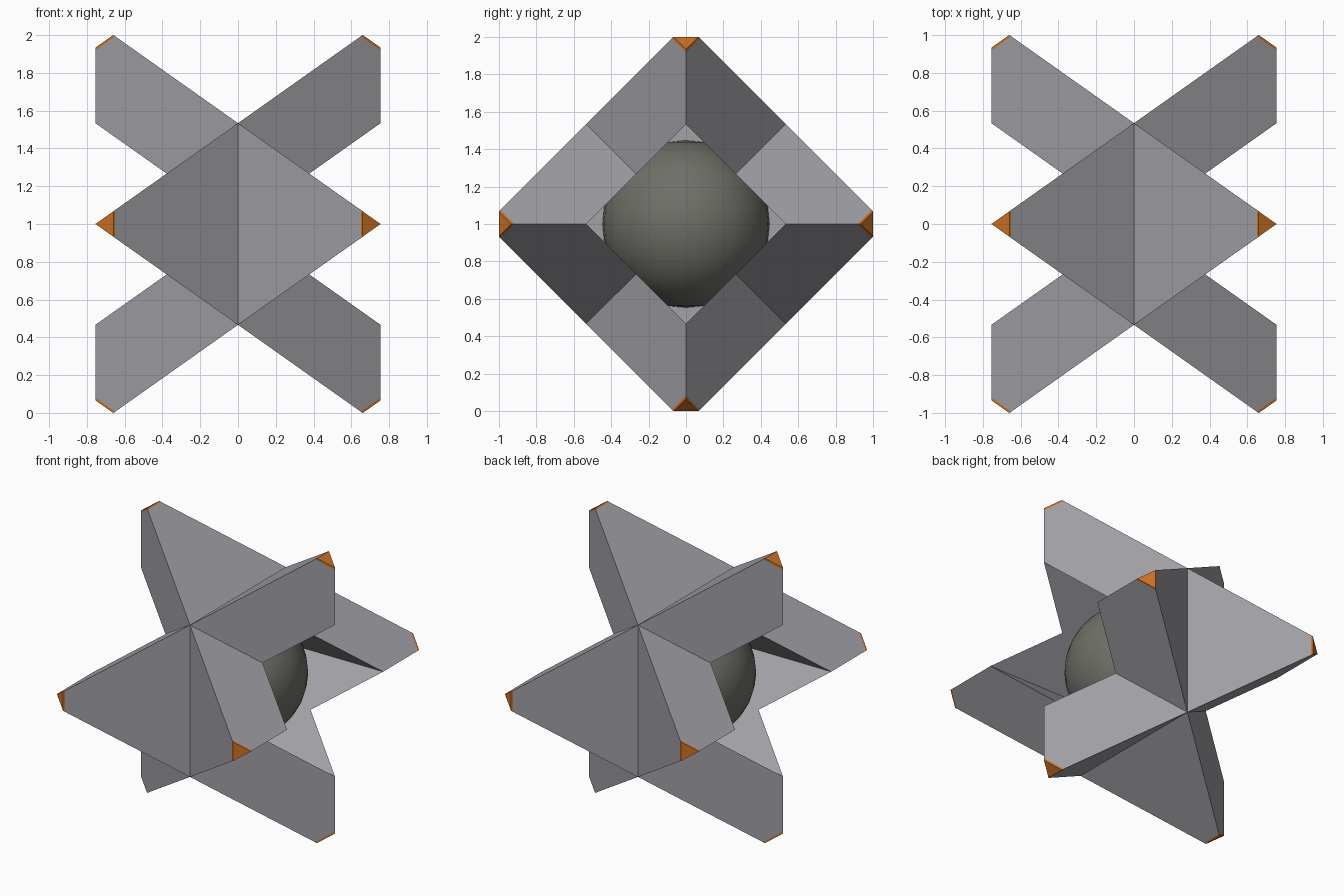
import bpy, bmesh
from mathutils import Vector, Matrix

if "Cube" in bpy.data.objects:
    bpy.data.objects.remove(bpy.data.objects["Cube"])

H = 0.755                # half edge of the enclosing cube
D = H * 2 ** 0.5         # half diagonal of its square section
MID = Vector((0, 0, 1))  # centre of the model


def material(name, rgb):
    m = bpy.data.materials.new(name)
    m.diffuse_color = (*rgb, 1)
    m.use_nodes = True
    m.node_tree.nodes["Principled BSDF"].inputs["Base Color"].default_value = m.diffuse_color
    return m


GREY = material("light grey", (0.36, 0.36, 0.39))
ORANGE = material("orange", (0.62, 0.17, 0.02))
DARK = material("dark olive grey", (0.16, 0.16, 0.14))


def make_object(name, bm, mats):
    bmesh.ops.recalc_face_normals(bm, faces=bm.faces)
    me = bpy.data.meshes.new(name)
    bm.to_mesh(me)
    bm.free()
    for m in mats:
        me.materials.append(m)
    ob = bpy.data.objects.new(name, me)
    ob.location = MID
    bpy.context.collection.objects.link(ob)
    return ob


def tetrahedron(name, s):
    """Tetrahedron on alternate cube corners, tips cut off and painted."""
    corners = [Vector(c) for c in ((s * H, 0, D), (s * H, 0, -D),
                                   (-s * H, D, 0), (-s * H, -D, 0))]
    bm = bmesh.new()
    vs = [bm.verts.new(c) for c in corners]
    for i in range(4):
        bm.faces.new(vs[:i] + vs[i + 1:])
    for c in corners:
        n = c.normalized()
        for depth, cut in ((0.1094, True), (0.121, False)):
            bmesh.ops.bisect_plane(bm, geom=bm.verts[:] + bm.edges[:] + bm.faces[:],
                                   plane_co=c - n * depth, plane_no=n, clear_outer=cut)
            if cut:
                bmesh.ops.holes_fill(bm, edges=[e for e in bm.edges if e.is_boundary])
    for f in bm.faces:
        p = f.calc_center_median()
        f.material_index = int(any(p.dot(c.normalized()) > c.length - 0.1205
                                   for c in corners))
    return make_object(name, bm, [GREY, ORANGE])


def pocket(s):
    """Square prism turned on its corner that hollows one side."""
    r = D / 2
    bm = bmesh.new()
    ring = [bm.verts.new((s * 0.01, y, z)) for y, z in ((r, 0), (0, r), (-r, 0), (0, -r))]
    face = bm.faces.new(ring)
    out = bmesh.ops.extrude_face_region(bm, geom=[face])
    bmesh.ops.translate(bm, vec=(s * 1.2, 0, 0),
                        verts=[v for v in out["geom"] if isinstance(v, bmesh.types.BMVert)])
    return make_object("pocket_cutter", bm, [GREY])


# Star body: two crossed tetrahedra with a pocket on each side
body = tetrahedron("star_body", 1)
helpers = [(tetrahedron("second_tetrahedron", -1), 'UNION'),
           (pocket(1), 'DIFFERENCE'), (pocket(-1), 'DIFFERENCE')]
for helper, op in helpers:
    helper.hide_render = True
    mod = body.modifiers.new(op.lower(), 'BOOLEAN')
    mod.operation = op
    mod.solver = 'EXACT'
    mod.object = helper
bpy.context.view_layer.update()
deps = bpy.context.evaluated_depsgraph_get()
baked = bpy.data.meshes.new_from_object(body.evaluated_get(deps))
body.modifiers.clear()
body.data = baked
for helper, op in helpers:
    bpy.data.objects.remove(helper)

# Core ball showing in both pockets
bm = bmesh.new()
bmesh.ops.create_uvsphere(bm, u_segments=32, v_segments=16, radius=0.447,
                          matrix=Matrix.Identity(4))
for f in bm.faces:
    f.smooth = True
make_object("core_ball", bm, [DARK])
